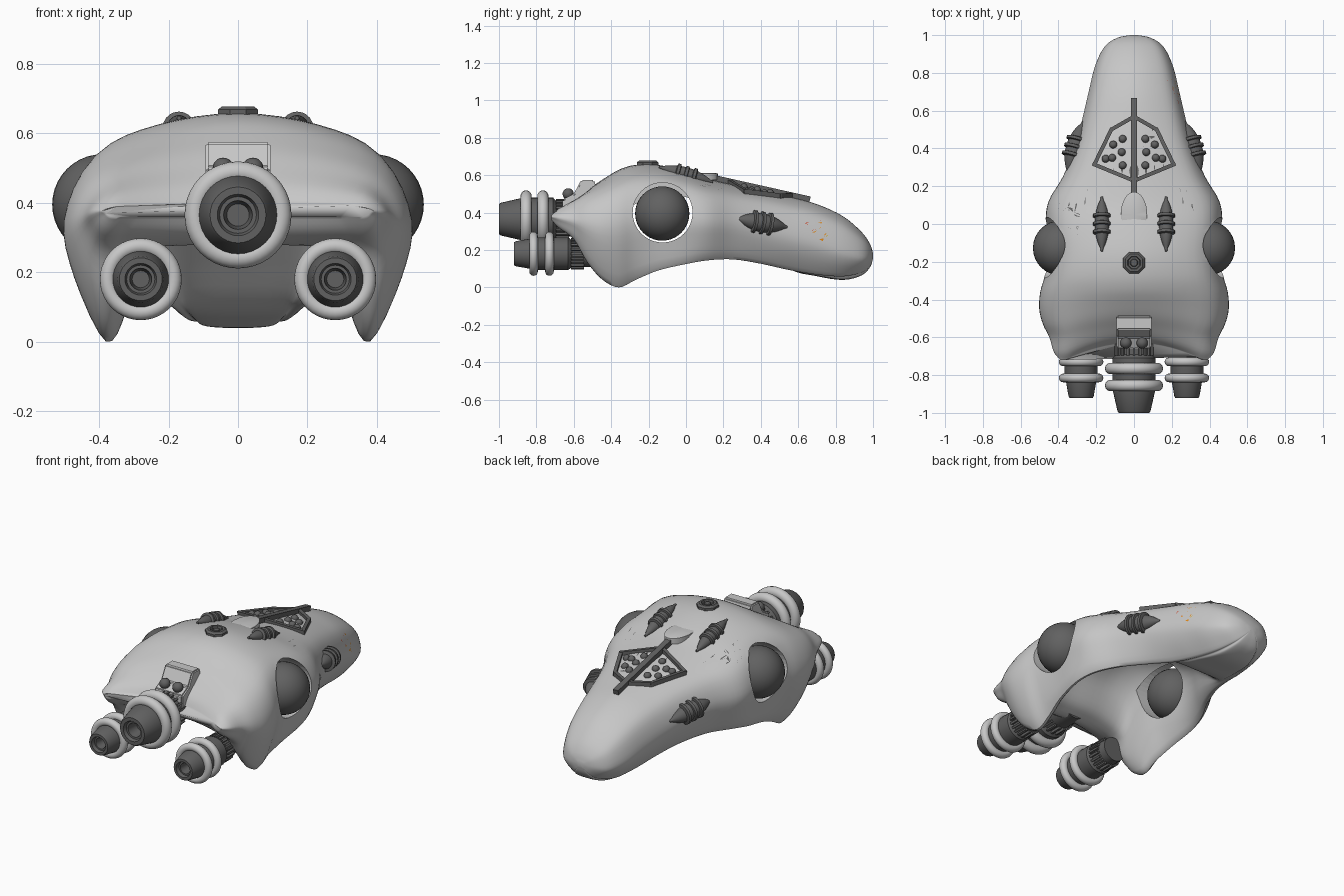
import bpy, bmesh, math, random
from mathutils import Vector, Matrix
from mathutils.bvhtree import BVHTree

if "Cube" in bpy.data.objects:
    bpy.data.objects.remove(bpy.data.objects["Cube"])

random.seed(4)


def material(name, rgb):
    m = bpy.data.materials.new(name)
    m.diffuse_color = (*rgb, 1)
    m.use_nodes = True
    m.node_tree.nodes["Principled BSDF"].inputs["Base Color"].default_value = m.diffuse_color
    return m


LIGHT = material("light grey", (.57, .57, .57))
DARK = material("dark grey", (.12, .12, .12))
RED = material("red", (.62, .04, .01))
ORANGE = material("orange", (.76, .25, .01))
YELLOW = material("yellow", (.65, .42, .01))


def make(name, bm, mats, angle=None, mirror=False):
    bmesh.ops.recalc_face_normals(bm, faces=bm.faces[:])
    me = bpy.data.meshes.new(name)
    bm.to_mesh(me)
    bm.free()
    ob = bpy.data.objects.new(name, me)
    bpy.context.collection.objects.link(ob)
    for m in mats:
        me.materials.append(m)
    bpy.ops.object.select_all(action='DESELECT')
    ob.select_set(True)
    bpy.context.view_layer.objects.active = ob
    if angle:
        bpy.ops.object.shade_smooth_by_angle(angle=math.radians(angle))
    if mirror:
        ob.modifiers.new("mirror", 'MIRROR')
    return ob


def spline(p, steps, closed=False):
    """Catmull-Rom through tuples of any length."""
    n, out = len(p), []
    get = (lambda i: p[i % n]) if closed else (lambda i: p[max(0, min(n - 1, i))])
    for i in range(n if closed else n - 1):
        for k in range(steps):
            t = k / steps
            out.append(tuple(.5 * (2 * b + (c - a) * t + (2 * a - 5 * b + 4 * c - d) * t * t
                                   + (3 * b - a - 3 * c + d) * t ** 3)
                             for a, b, c, d in zip(get(i - 1), get(i), get(i + 1), get(i + 2))))
    return out if closed else out + [p[-1]]


# Hull stations: y, half width, top, widest z, skirt x, skirt z, underside z
stations = [
    (-.72, .385, .40, .38, .36, .36, .36), (-.68, .42, .45, .38, .385, .32, .315),
    (-.60, .445, .505, .37, .40, .26, .28), (-.53, .48, .55, .36, .40, .14, .29),
    (-.45, .50, .59, .35, .39, .045, .33), (-.36, .495, .63, .36, .38, 0, .45),
    (-.27, .47, .655, .38, .38, .04, .52), (-.15, .455, .655, .38, .40, .09, .55),
    (0, .465, .62, .38, .41, .125, .53), (.12, .45, .58, .37, .38, .145, .47),
    (.25, .375, .55, .36, .31, .15, .38), (.40, .315, .52, .33, .24, .13, .24),
    (.55, .275, .485, .29, .19, .10, .10), (.70, .24, .445, .25, .16, .075, .06),
    (.84, .205, .38, .20, .13, .065, .04), (.94, .155, .295, .17, .09, .085, .065),
    (.985, .09, .23, .17, .05, .12, .11), (1, .02, .18, .17, .012, .155, .155)]


def section(y, w, zt, zm, xs, zb, zu):
    h = zu - zb
    half = [(0, zt), (.5 * w, zt - .12 * (zt - zm)), (.85 * w, zm + .6 * (zt - zm)), (w, zm),
            (.75 * w + .25 * xs, (zm + zb) / 2), (xs, zb), (.84 * xs, zb + .22 * h),
            (.74 * xs, zb + .75 * h), (.42 * xs, zb + .97 * h), (0, zu)]
    ring = spline(half + [(-x, z) for x, z in half[-2:0:-1]], 4, True)
    bend = .09 * max(0, min(1, (-.35 - y) / .37))  # scoops the middle of the front lip
    return [(x, y + bend * (1 - min(1, (x / .36) ** 2)), z) for x, z in ring]


# Hull loft, hollow underneath
bm = bmesh.new()
rings = [[bm.verts.new(v) for v in section(*s)] for s in spline(stations, 4)]
for a, b in zip(rings, rings[1:]):
    for i in range(len(a)):
        j = (i + 1) % len(a)
        bm.faces.new((a[i], a[j], b[j], b[i]))
bm.faces.new(rings[0])
bm.faces.new(rings[-1])
surface = BVHTree.FromBMesh(bm)
hull = make("hull", bm, [LIGHT], 50)

# Eye sockets cut through the side walls
for s in (-1, 1):
    bpy.ops.mesh.primitive_cylinder_add(vertices=40, radius=.16, depth=.4,
                                        location=(s * .45, -.125, .4), rotation=(0, math.pi / 2, 0))
    cutter = bpy.context.object
    cutter.hide_render = True
    mod = hull.modifiers.new("socket", 'BOOLEAN')
    mod.operation, mod.solver, mod.object = 'DIFFERENCE', 'EXACT', cutter
    bpy.context.view_layer.objects.active = hull
    bpy.ops.object.modifier_apply(modifier=mod.name)
    bpy.data.objects.remove(cutter)


def from_top(x, y):
    return surface.ray_cast(Vector((x, y, 2)), Vector((0, 0, -1)))[:2]


def from_side(y, z):
    return surface.ray_cast(Vector((2, y, z)), Vector((-1, 0, 0)))[:2]


# Ball domes in the sockets
bm = bmesh.new()
bmesh.ops.create_uvsphere(bm, u_segments=32, v_segments=20, radius=.145,
                          matrix=Matrix.Translation((.39, -.127, .395)))
make("side_domes", bm, [DARK], 60, True)


def lathe(bm, prof, mat, seg=32):
    """Revolve (radius, height) points about local z."""
    loops = [[bm.verts.new(mat @ Vector((r * math.cos(a), r * math.sin(a), z)))
              for a in (2 * math.pi * k / seg for k in range(seg))] for r, z in prof]
    for a, b in zip(loops, loops[1:]):
        for i in range(seg):
            bm.faces.new((a[i], a[(i + 1) % seg], b[(i + 1) % seg], b[i]))
    bm.faces.new(loops[0])
    bm.faces.new(loops[-1])


# Engines pointing to -y, with pale rings
def engine(name, x, z, end, r, tube, ring_ys, mirror):
    mat = Matrix.Translation((x, 0, z)) @ Matrix.Rotation(math.pi / 2, 4, 'X')
    bm = bmesh.new()
    lathe(bm, [(k * r, t) for k, t in (
        (.8, .5), (.8, end - .31), (1, end - .29), (1, end - .13), (.76, end - .01), (.7, end),
        (.52, end), (.46, end - .02), (.36, end - .02), (.28, end - .09), (.1, end - .09))], mat)
    for k in range(20):  # ribs round the collar
        rib = mat @ Matrix.Rotation(k * math.pi / 10, 4, 'Z') @ Matrix.Translation((r * .84, 0, end - .34))
        bmesh.ops.create_cube(bm, size=1, matrix=rib @ Matrix.Diagonal((.02, .012, .07, 1)))
    make(name, bm, [DARK], 35, mirror)
    bm = bmesh.new()
    for t in ring_ys:
        arc = [k * math.pi / 8 for k in range(16)]
        lathe_pts = [(r + tube * (.3 - math.cos(a)), t + tube * math.sin(a)) for a in arc]
        lathe(bm, lathe_pts + lathe_pts[:1], mat, 40)
    make(name + "_rings", bm, [LIGHT], 60, mirror)


engine("main_engine", 0, .365, 1.0, .115, .03, (.765, .855), False)
engine("side_engine", .28, .18, .92, .088, .023, (.73, .815), True)

# Wedge mount over the main engine, with two bolts
bm = bmesh.new()
prof = [(-.49, .575), (-.56, .575), (-.60, .50), (-.66, .47), (-.66, .38), (-.45, .4)]
face = bm.faces.new([bm.verts.new((-.093, y, z)) for y, z in prof])
ext = bmesh.ops.extrude_face_region(bm, geom=[face])
bmesh.ops.translate(bm, vec=(.186, 0, 0), verts=[v for v in ext["geom"] if isinstance(v, bmesh.types.BMVert)])
bmesh.ops.bevel(bm, geom=bm.edges[:], offset=.008, segments=2, affect='EDGES')
make("engine_mount", bm, [LIGHT], 35)
bm = bmesh.new()
bmesh.ops.create_uvsphere(bm, u_segments=16, v_segments=10, radius=.03,
                          matrix=Matrix.Translation((.043, -.63, .50)))
make("mount_bolts", bm, [DARK], 60, True)

# Ribbed spindle pods on the back and the nose sides
def pod(name, hit, direction, r, half):
    mat = Matrix.Translation(hit[0]) @ Vector(direction).to_track_quat('Z', 'Y').to_matrix().to_4x4()
    bm = bmesh.new()
    lathe(bm, [(max(.006, r * .9 * (1 - abs(t) ** 2.2)), t * half)
               for t in (k / 10 for k in range(-10, 11))], mat, 20)
    for c in (-.3, 0, .3):
        lathe(bm, [(r * .6, (c - .1) * half), (r * 1.1, (c - .05) * half),
                   (r * 1.1, (c + .05) * half), (r * .6, (c + .1) * half)], mat, 20)
    make(name, bm, [DARK], 40, True)


pod("back_pods", from_top(.17, 0), (0, 1, -.28), .042, .15)
pod("nose_pods", from_side(.405, .345), (-.3, 1, -.17), .055, .145)


# Raised plates that follow the hull
def tiles(name, polys, project, h, mats, pick=lambda c: 0):
    bm = bmesh.new()
    for poly in polys:
        c = sum((Vector(p) for p in poly), Vector((0, 0))) / len(poly)
        hits = [project(*p) for p in poly]
        n = sum((q[1] for q in hits), Vector()).normalized()
        low = [bm.verts.new(q[0] - n * .012) for q in hits]
        mid = sum((q[0] for q in hits), Vector()) / len(hits)
        top = [bm.verts.new(q[0].lerp(mid, .1) + n * h) for q in hits]
        faces = [bm.faces.new(low), bm.faces.new(top)]
        for i in range(len(low)):
            j = (i + 1) % len(low)
            faces.append(bm.faces.new((low[i], low[j], top[j], top[i])))
        for f in faces:
            f.material_index = pick(c)
    make(name, bm, mats, mirror=True)


def cells(quad, nu, nv, fill, jitter):
    a, b, c, d = (Vector(q) for q in quad)
    pt = [[a.lerp(b, u / nu).lerp(d.lerp(c, u / nu), v / nv)
           + Vector((random.uniform(-jitter, jitter), random.uniform(-jitter, jitter)))
           for v in range(nv + 1)] for u in range(nu + 1)]
    out = []
    for u in range(nu):
        for v in range(nv):
            p = [pt[u][v], pt[u + 1][v], pt[u + 1][v + 1], pt[u][v + 1]]
            m = sum(p, Vector((0, 0))) / 4
            out.append([m.lerp(q, fill) for q in p])
    return out


tiles("shoulder_mosaic", cells([(.24, .21), (.36, .21), (.42, .06), (.30, -.08)], 3, 5, .84, .009),
      from_top, .012, [DARK])
tiles("nose_mosaic", cells([(.61, .37), (.80, .41), (.925, .29), (.73, .23)], 6, 4, .82, .009),
      from_side, .009, [RED, ORANGE, YELLOW],
      lambda c: 0 if c.x - (c.y - .32) < .68 else 2 if c.x - (c.y - .32) > .81 else 1)
tiles("rear_plates", [[(.19, -.17), (.255, -.17), (.29, -.245), (.19, -.24)],
                      [(.12, -.25), (.21, -.26), (.22, -.31), (.085, -.31)],
                      [(.225, -.27), (.295, -.28), (.285, -.31), (.232, -.31)]],
      from_top, .015, [ORANGE, YELLOW], lambda c: int(c.x > .22 and c.y < -.28))

# Kite panel: base, frame bars, spine and studs
kite = [(.015, .56), (.12, .50), (.21, .315), (.015, .235)]
tiles("kite_panel", cells(kite, 4, 4, 1, 0), from_top, .004, [DARK])


def bar(bm, p, q, width, height):
    (a, na), (b, nb) = from_top(*p), from_top(*q)
    rot = (b - a).to_track_quat('Y', 'Z').to_matrix().to_4x4()
    size = Matrix.Diagonal((width, (b - a).length + width * .7, height, 1))
    bmesh.ops.create_cube(bm, size=1, matrix=Matrix.Translation((a + b) / 2 + Vector((0, 0, .006))) @ rot @ size)


bm = bmesh.new()
for i in range(3):
    bar(bm, kite[i], kite[i + 1], .02, .032)
for x, y in ((.06, .45), (.065, .38), (.06, .31), (.11, .42), (.115, .35), (.15, .385 - .04)):
    bmesh.ops.create_uvsphere(bm, u_segments=14, v_segments=8, radius=.021,
                              matrix=Matrix.Translation(from_top(x, y)[0]))
make("kite_frame_and_studs", bm, [DARK], 35, True)
bm = bmesh.new()
bar(bm, (0, .15), (0, .65), .034, .045)
make("kite_spine", bm, [DARK])

# Octagonal hatch and faint oval plate on the back
bm = bmesh.new()
lathe(bm, [(.062, .62), (.062, .668), (.05, .678), (.036, .678), (.032, .664), (.022, .664), (.018, .674), (.004, .674)],
      Matrix.Translation((0, -.205, 0)) @ Matrix.Rotation(math.pi / 8, 4, 'Z'), 8)
make("top_hatch", bm, [DARK])
bm = bmesh.new()
point, normal = from_top(0, .05)
lathe(bm, [(1, -.03), (1, .004), (.92, .008), (.02, .008)],
      Matrix.Translation(point) @ Vector((0, normal.y, normal.z)).to_track_quat('Z', 'Y').to_matrix().to_4x4()
      @ Matrix.Diagonal((.07, .12, 1, 1)), 32)
make("oval_plate", bm, [LIGHT], 35)
